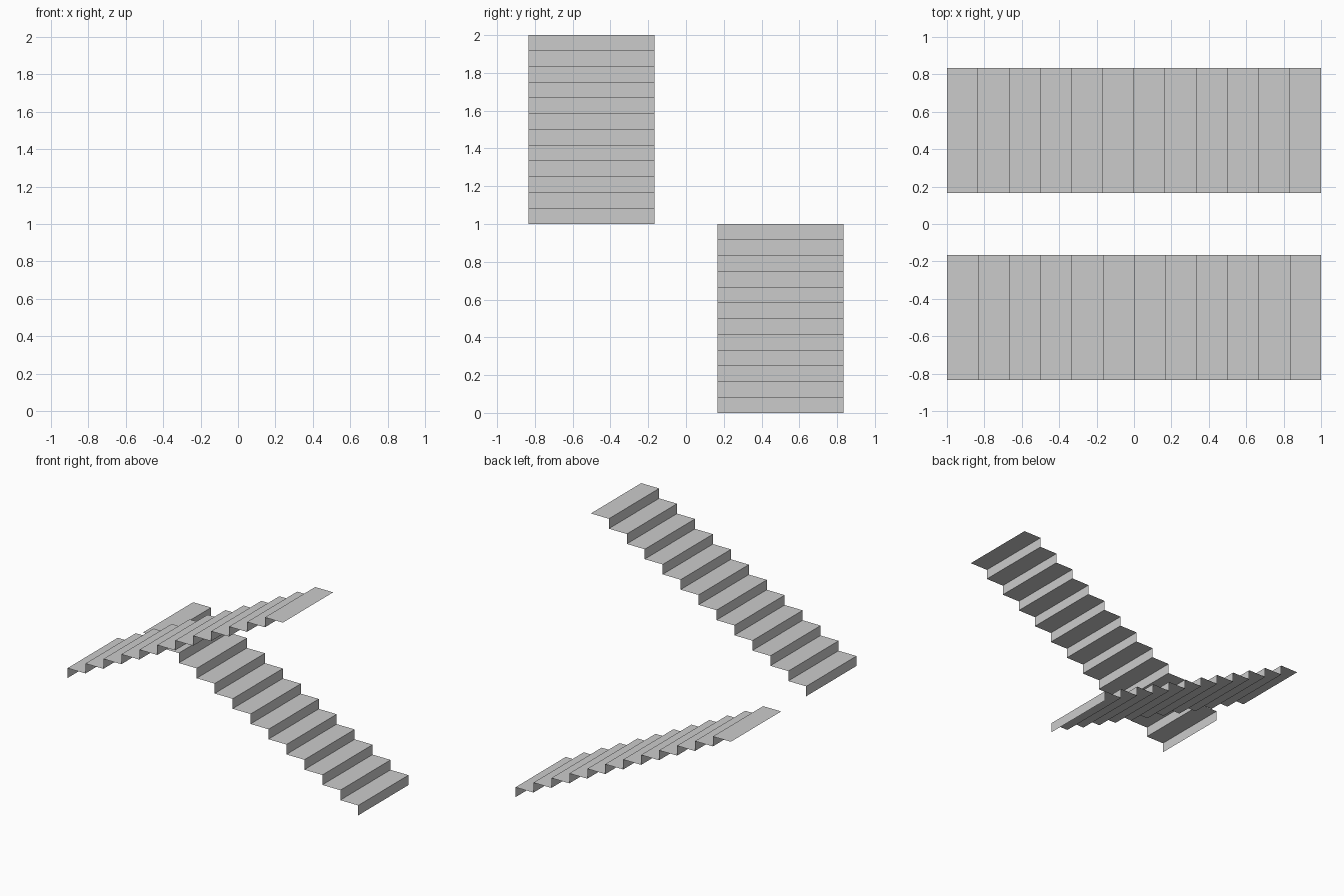
import bpy

if "Cube" in bpy.data.objects:
    bpy.data.objects.remove(bpy.data.objects["Cube"])

STEPS = 12
RUN, RISE = 2 / STEPS, 1 / STEPS
WIDTH = 2 / 3


def flight(name, direction, y_mid, z_base):
    # Zigzag side profile: riser, then tread, climbing along x
    x, z = -direction, z_base
    profile = [(x, z)]
    for i in range(STEPS):
        z = z_base + (i + 1) * RISE
        profile.append((x, z))
        x = direction * (-1 + (i + 1) * RUN)
        profile.append((x, z))

    # Sweep the profile across the stair width as a thin sheet,
    # with treads facing up and risers facing the climber
    near, far = y_mid - direction * WIDTH / 2, y_mid + direction * WIDTH / 2
    verts = [(px, y, pz) for px, pz in profile for y in (near, far)]
    faces = [(2 * i, 2 * i + 2, 2 * i + 3, 2 * i + 1)
             for i in range(len(profile) - 1)]
    mesh = bpy.data.meshes.new(name)
    mesh.from_pydata(verts, [], faces)
    obj = bpy.data.objects.new(name, mesh)
    bpy.context.collection.objects.link(obj)
    return obj


# Lower flight climbs towards -x at the back, upper flight returns at the front
flight("lower_stair_flight", -1, 0.5, 0)
flight("upper_stair_flight", 1, -0.5, 1)
